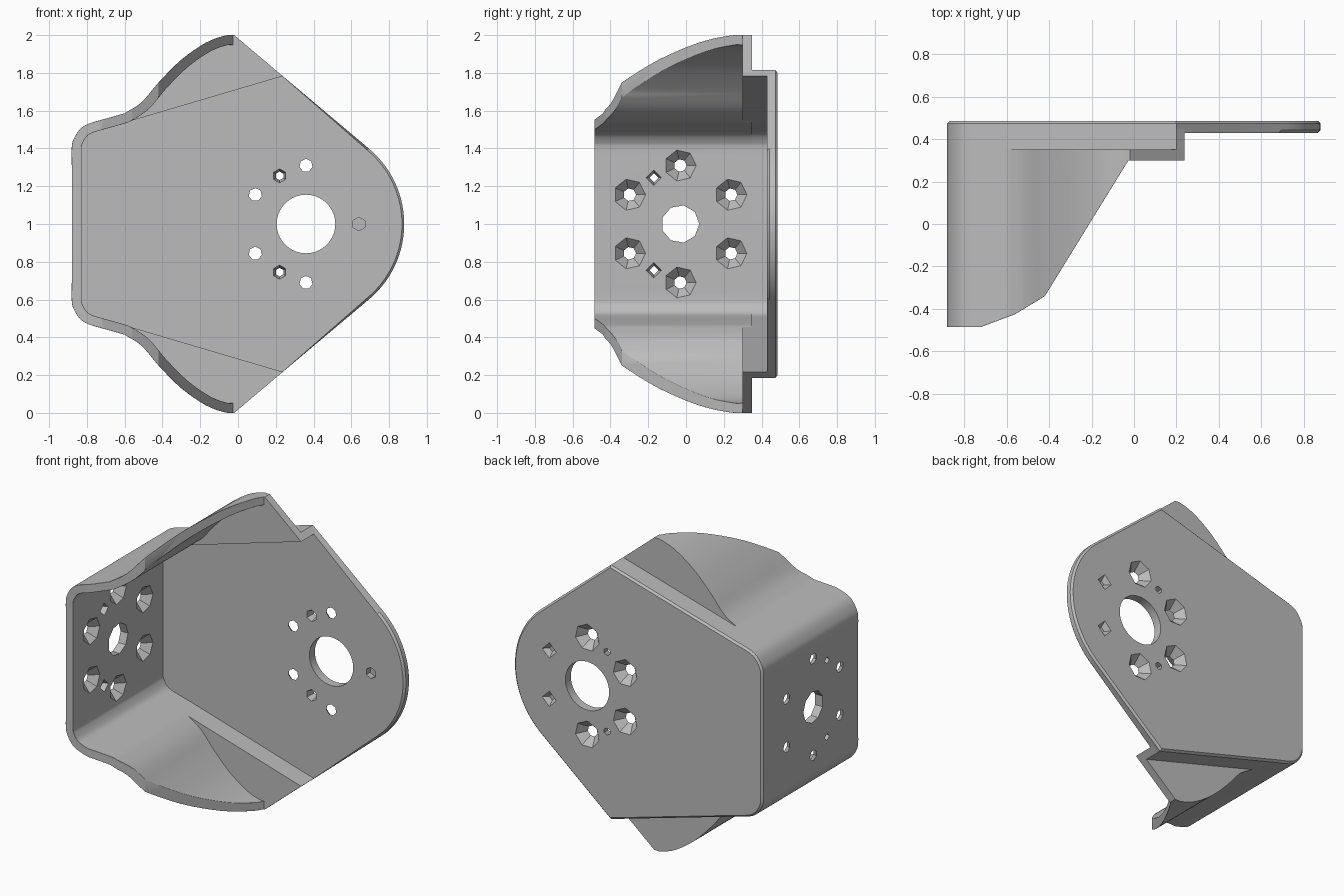
import bpy, bmesh, math
from mathutils import Vector, Matrix

if "Cube" in bpy.data.objects:
    bpy.data.objects.remove(bpy.data.objects["Cube"])

grey = bpy.data.materials.new("plain grey")
grey.use_nodes = True
grey.diffuse_color = (0.5, 0.5, 0.5, 1)
grey.node_tree.nodes["Principled BSDF"].inputs["Base Color"].default_value = (0.5, 0.5, 0.5, 1)


def link(name, bm):
    bmesh.ops.recalc_face_normals(bm, faces=bm.faces)
    mesh = bpy.data.meshes.new(name)
    bm.to_mesh(mesh)
    bm.free()
    mesh.materials.append(grey)
    ob = bpy.data.objects.new(name, mesh)
    bpy.context.scene.collection.objects.link(ob)
    return ob


def prism(name, outline, lo, hi, axis="y"):
    """Extrude an outline along y (x, z points) or z (x, y points)."""
    bm = bmesh.new()
    place = (lambda a, b, h: (a, h, b)) if axis == "y" else (lambda a, b, h: (a, b, h))
    face = bm.faces.new([bm.verts.new(place(a, b, lo)) for a, b in outline])
    new = bmesh.ops.extrude_face_region(bm, geom=[face])["geom"]
    verts = [v for v in new if isinstance(v, bmesh.types.BMVert)]
    bmesh.ops.translate(bm, verts=verts, vec=Vector(place(0, 0, hi - lo)))
    return link(name, bm)


def boolean(ob, cutter, operation):
    mod = ob.modifiers.new("cut", "BOOLEAN")
    mod.object, mod.operation, mod.solver = cutter, operation, "EXACT"
    bpy.context.view_layer.update()
    graph = bpy.context.evaluated_depsgraph_get()
    mesh = bpy.data.meshes.new_from_object(ob.evaluated_get(graph))
    ob.modifiers.clear()
    ob.data = mesh
    bpy.data.objects.remove(cutter)


def chamfer(ob, keep, width=0.012):
    bm = bmesh.new()
    bm.from_mesh(ob.data)
    bmesh.ops.remove_doubles(bm, verts=bm.verts, dist=0.0005)
    edges = [e for e in bm.edges if len(e.link_faces) == 2
             and e.calc_face_angle() > 0.7 and all(keep(v.co) for v in e.verts)]
    bmesh.ops.bevel(bm, geom=edges, offset=width, segments=1, affect="EDGES", clamp_overlap=True)
    bm.to_mesh(ob.data)
    bm.free()


def smooth_path(points, steps=4):
    """Catmull-Rom curve through the points."""
    pts = [Vector(p) for p in points]
    ext = [2 * pts[0] - pts[1]] + pts + [2 * pts[-1] - pts[-2]]
    out = []
    for a, b, c, d in zip(ext, ext[1:], ext[2:], ext[3:]):
        for i in range(steps):
            t = i / steps
            out.append(0.5 * (2 * b + (c - a) * t + (2 * a - 5 * b + 4 * c - d) * t**2
                              + (3 * b - a - 3 * c + d) * t**3))
    return out + [pts[-1]]


def offset(path, dist):
    out = []
    for i, p in enumerate(path):
        t = (path[min(i + 1, len(path) - 1)] - path[max(i - 1, 0)]).normalized()
        out.append(p + dist * Vector((t.y, -t.x)))
    return out


def mirror(path):
    return [Vector((p[0], 2 - p[1])) for p in path]


def c_section(outer, inner):
    return outer[::-1] + mirror(outer) + mirror(inner)[::-1] + inner


def holes(name, specs, sides_axis):
    """Tapered cutters: (position, radius at start, radius at end, depth, sides)."""
    bm = bmesh.new()
    for pos, r1, r2, depth, sides in specs:
        turn = Matrix.Rotation(math.pi / 2, 4, sides_axis)
        bmesh.ops.create_cone(bm, cap_ends=True, segments=sides, radius1=r1, radius2=r2,
                              depth=depth, matrix=Matrix.Translation(pos) @ turn)
    cutter = link(name, bm)
    cutter.hide_render = True
    return cutter


# Shared upper half outlines
corner = smooth_path([(-0.88, 1.3), (-0.88, 1.41), (-0.865, 1.46), (-0.83, 1.508),
                      (-0.78, 1.535), (-0.68, 1.563), (-0.6, 1.586)])
flare = smooth_path([(-0.6, 1.586), (-0.51, 1.645), (-0.42, 1.75), (-0.3, 1.87),
                     (-0.17, 1.96), (-0.07, 1.997), (-0.02, 2.0)])
shoulder = corner + [Vector((0.2, 1.814))]
inner_shoulder = offset(shoulder, 0.048)
inner_shoulder[-1] = Vector((0.237, 1.783))

# Side wall with flared wings, trimmed by the sloping front line
skin = corner[:-1] + flare
wall = prism("side_wall", c_section(skin, offset(skin, 0.052)), -0.6, 0.35)
trim = prism("trim", [(-1, -0.485), (-0.72, -0.485), (-0.56, -0.425), (-0.42, -0.34),
                      (-0.02, 0.31), (0.1, 0.5), (-1, 0.5)], -0.2, 2.2, "z")
boolean(wall, trim, "INTERSECT")
chamfer(wall, lambda c: c.y < 0.29)

# Step between the wings and the back plate
step = prism("step_band", c_section(shoulder, inner_shoulder), 0.349, 0.45)

# Flat webs closing the wings
web = flare + [inner_shoulder[-1], inner_shoulder[-2]]
webs = [prism("upper_web", web, 0.3, 0.35), prism("lower_web", mirror(web), 0.3, 0.35)]

# Back plate with a rounded nose
hub = Vector((0.36, 1.0))
nose = [hub + 0.52 * Vector((math.cos(a), math.sin(a)))
        for a in (math.radians(50.3 * (1 - i / 14)) for i in range(29))]
plate = prism("back_plate", shoulder + nose + mirror(shoulder)[::-1], 0.43, 0.485)
chamfer(plate, lambda c: c.y > 0.48 or c.x > 0.3)

# Bolt pattern: six holes on a ring
ring = [(0.31 * math.sin(math.radians(60 * i)), 1 + 0.31 * math.cos(math.radians(60 * i)))
        for i in range(6)]

# Plate holes, countersunk from the back; the outer pair stay blind
specs = [((hub.x, 0.46, 1), 0.155, 0.155, 0.3, 40)]
for dx, z in ring:
    if dx > 0.1:
        specs.append(((hub.x + dx, 0.475, z), 0.02, 0.06, 0.04, 4))
    else:
        specs.append(((hub.x + dx, 0.4575, z), 0.033, 0.088, 0.06, 7))
for z in (1.255, 0.745):
    specs.append(((0.22, 0.4575, z), 0.038, 0.022, 0.06, 6))
specs.append(((0.64, 0.44, 1), 0.036, 0.036, 0.06, 6))
# Cone axis points along +y after turning about x by a negative quarter
bm_specs = [(p, r2, r1, d, n) for p, r1, r2, d, n in specs]
boolean(plate, holes("plate_holes", bm_specs, "X"), "DIFFERENCE")

# Wall holes, countersunk from the inside
specs = [((-0.855, -0.03, 1), 0.1, 0.1, 0.2, 9)]
specs += [((-0.854, -0.03 + dy, z), 0.03, 0.088, 0.06, 7) for dy, z in ring]
specs += [((-0.854, -0.17, z), 0.022, 0.042, 0.06, 4) for z in (1.245, 0.755)]
boolean(wall, holes("wall_holes", specs, "Y"), "DIFFERENCE")

# Smooth the curves, keep the corners crisp
for ob in [wall, step, plate] + webs:
    bpy.ops.object.select_all(action="DESELECT")
    ob.select_set(True)
    bpy.context.view_layer.objects.active = ob
    bpy.ops.object.shade_smooth_by_angle(angle=math.radians(25))
